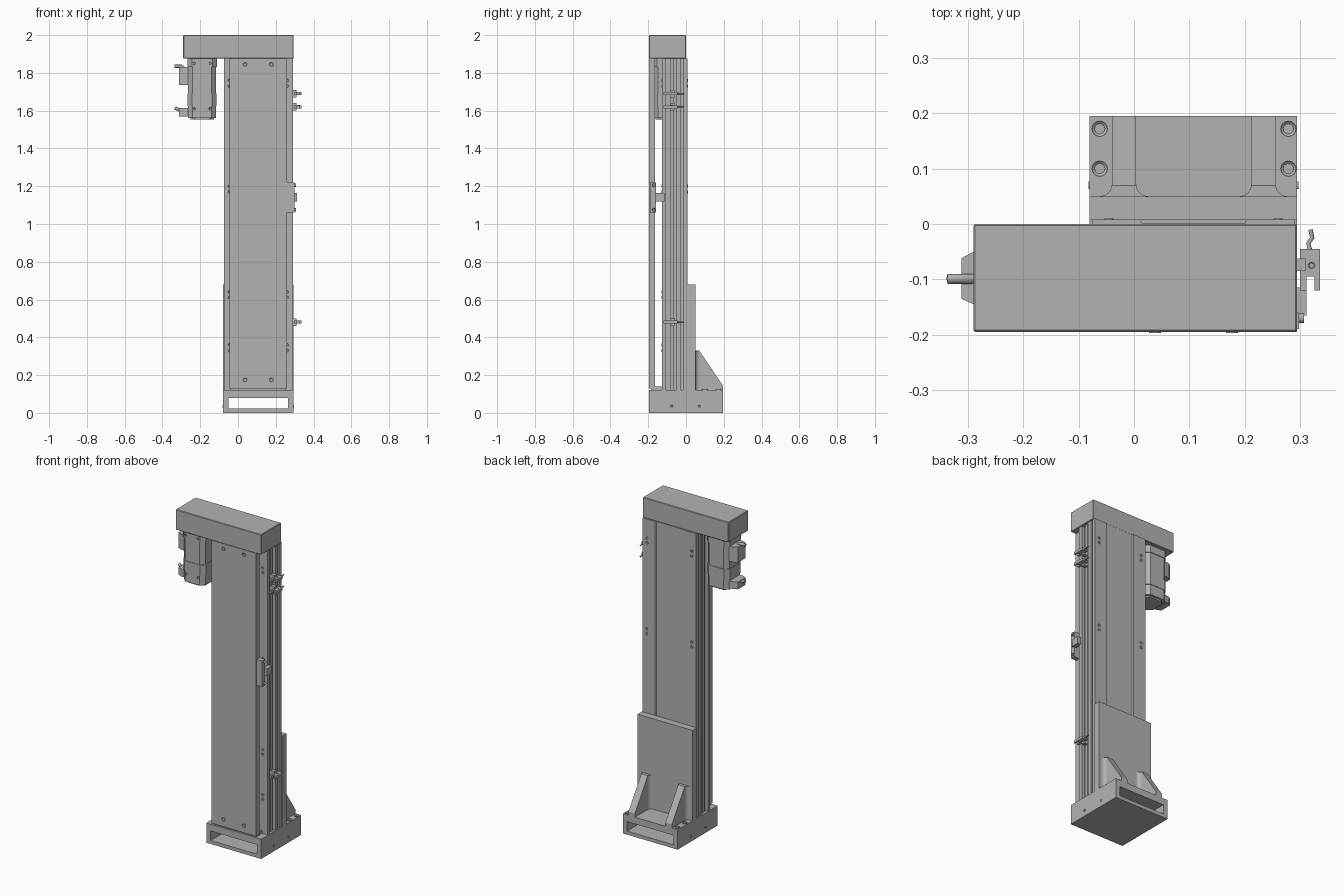
import bpy, bmesh, math
from mathutils import Vector, Matrix

if "Cube" in bpy.data.objects:
    bpy.data.objects.remove(bpy.data.objects["Cube"], do_unlink=True)

grey = bpy.data.materials.new("machine_grey")
grey.use_nodes = True
COLOR = (0.45, 0.45, 0.45, 1)
grey.diffuse_color = COLOR
grey.node_tree.nodes["Principled BSDF"].inputs["Base Color"].default_value = COLOR


def finish(name, bm):
    bmesh.ops.recalc_face_normals(bm, faces=bm.faces)
    mesh = bpy.data.meshes.new(name)
    bm.to_mesh(mesh)
    bm.free()
    mesh.materials.append(grey)
    ob = bpy.data.objects.new(name, mesh)
    bpy.context.collection.objects.link(ob)
    return ob


def prism(name, pts, axis, a, b):
    """Extrude a 2D outline along an axis from a to b."""
    place = {"x": lambda p, t: (t, p[0], p[1]),
             "y": lambda p, t: (p[0], t, p[1]),
             "z": lambda p, t: (p[0], p[1], t)}[axis]
    bm = bmesh.new()
    face = bm.faces.new([bm.verts.new(place(p, a)) for p in pts])
    out = bmesh.ops.extrude_face_region(bm, geom=[face])
    move = Vector(place((0, 0), b - a))
    bmesh.ops.translate(bm, vec=move, verts=[v for v in out["geom"] if isinstance(v, bmesh.types.BMVert)])
    return finish(name, bm)


def box(name, x, y, z):
    return prism(name, [(x[0], y[0]), (x[1], y[0]), (x[1], y[1]), (x[0], y[1])], "z", *z)


def bolt(name, loc, direction, r, h=0.004):
    """Short round head with a sunk socket, facing a direction."""
    bm = bmesh.new()
    rot = Vector(direction).to_track_quat("Z", "Y").to_matrix().to_4x4()
    bmesh.ops.create_cone(bm, cap_ends=True, segments=16, radius1=r, radius2=r, depth=h)
    top = max(bm.faces, key=lambda f: f.calc_center_median().z)
    bmesh.ops.inset_region(bm, faces=[top], thickness=r * 0.4)
    bmesh.ops.translate(bm, vec=(0, 0, -h * 0.8), verts=top.verts)
    bmesh.ops.transform(bm, matrix=Matrix.Translation(loc) @ rot, verts=bm.verts)
    return finish(name, bm)


def tube(name, pts, r):
    curve = bpy.data.curves.new(name, "CURVE")
    curve.dimensions = "3D"
    curve.bevel_depth = r
    curve.bevel_resolution = 2
    curve.use_fill_caps = True
    spline = curve.splines.new("POLY")
    spline.points.add(len(pts) - 1)
    for p, co in zip(spline.points, pts):
        p.co = (*co, 1)
    curve.materials.append(grey)
    ob = bpy.data.objects.new(name, curve)
    bpy.context.collection.objects.link(ob)


def bevel(ob, width):
    mod = ob.modifiers.new("edge", "BEVEL")
    mod.width, mod.segments = width, 1


L, R = -0.08, 0.295      # column sides
MID = (L + R) / 2


def mirror_x(x):
    return 2 * MID - x


# Base block with a slot running front to back
base = box("base", (L, R), (-0.195, 0.195), (0, 0.122))
cutter = box("slot_cutter", (-0.05, 0.265), (-0.3, 0.3), (0.022, 0.08))
mod = base.modifiers.new("slot", "BOOLEAN")
mod.object, mod.solver = cutter, "EXACT"
bpy.context.view_layer.objects.active = base
bpy.ops.object.modifier_apply(modifier="slot")
bpy.data.objects.remove(cutter, do_unlink=True)
for y in (-0.075, 0.07):
    for x, d in ((R, 1), (L, -1)):
        bolt("base_side_screw", (x, y, 0.035), (d, 0, 0), 0.007)
for x in (-0.062, 0.279):
    for y in (0.1, 0.172):
        bolt("base_bolt", (x, y, 0.123), (0, 0, 1), 0.014, 0.006)

# Column extrusion with side grooves and a shallow back channel
side = [(0.29, -0.128), (0.29, -0.105), (0.272, -0.105), (0.272, -0.085), (0.282, -0.085),
        (0.282, -0.065), (0.272, -0.065), (0.272, -0.05), (0.29, -0.05), (0.29, -0.028),
        (0.278, -0.028), (0.278, -0.015), (0.29, -0.015), (0.29, 0.008), (0.205, 0.008), (0.2, 0.002)]
prism("column", side + [(mirror_x(x), y) for x, y in reversed(side)], "z", 0.122, 1.876)

# Front cover plate and its foot
box("front_cover", (-0.045, 0.26), (-0.195, -0.163), (0.13, 1.876))
box("cover_foot", (-0.04, 0.255), (-0.185, -0.12), (0.12, 0.14))
for x in (0.038, 0.177):
    for z in (0.175, 1.845):
        bolt("cover_screw", (x, -0.195, z), (0, -1, 0), 0.011)
for x in (-0.045, 0.26):
    for z in (0.345, 0.625, 1.185, 1.745):
        for dz in (-0.015, 0.015):
            bolt("rail_screw", (x, -0.128, z + dz), (0, -1, 0), 0.008)
            bolt("back_screw", (x, 0.008, z + dz), (0, 1, 0), 0.008)

# Back mounting plate with two gussets and concave fillets
box("mounting_plate", (L, R), (0.008, 0.05), (0.122, 0.68))
for x0, x1 in ((-0.04, 0.004), (0.212, 0.256)):
    prism("gusset", [(0.045, 0.12), (0.195, 0.12), (0.195, 0.145), (0.07, 0.33), (0.045, 0.33)], "x", x0, x1)
    for x, d in ((x0, -1), (x1, 1)):
        r = 0.022
        arc = [(x + d * r * (1 - math.cos(a)), 0.05 + r * (1 - math.sin(a)))
               for a in [i * math.pi / 12 for i in range(7)]]
        prism("gusset_fillet", [(x, 0.05)] + arc, "z", 0.122, 0.328)

# Top housing spanning column and motor
bevel(box("top_housing", (-0.29, R), (-0.195, 0), (1.875, 2.0)), 0.003)


# Motor made of stacked chamfered sections
def chamfered(name, inset, z0, z1):
    cx, cy, h, c = -0.19, -0.099, 0.078 - inset, 0.024
    pts = [(h, h - c), (h - c, h), (c - h, h), (-h, h - c), (-h, c - h), (c - h, -h), (h - c, -h), (h, c - h)]
    prism(name, [(cx + x, cy + y) for x, y in pts], "z", z0, z1)


for name, inset, z0, z1 in (("motor_flange", 0, 1.83, 1.876), ("motor_body", 0.004, 1.69, 1.83),
                            ("motor_brake", 0.001, 1.625, 1.69), ("motor_encoder", 0.004, 1.562, 1.625),
                            ("motor_end", 0.016, 1.553, 1.562)):
    chamfered(name, inset, z0, z1)
for x in (-0.24, -0.14):
    for z in (1.61, 1.85):
        bolt("motor_screw", (x + (0.008 if x < -0.2 else -0.008), -0.177, z), (0, -1, 0), 0.007)

# Motor connectors with cables
for z0, z1 in ((1.735, 1.83), (1.57, 1.615)):
    prism("connector", [(-0.255, -0.15), (-0.29, -0.145), (-0.312, -0.135), (-0.312, -0.062),
                        (-0.29, -0.05), (-0.255, -0.045)], "z", z0, z1)
tube("upper_cable", [(-0.28, -0.099, 1.82), (-0.3, -0.099, 1.835), (-0.337, -0.099, 1.835)], 0.009)
tube("lower_cable", [(-0.28, -0.099, 1.59), (-0.305, -0.099, 1.6), (-0.335, -0.099, 1.615)], 0.009)

# Limit sensors clipped to the side
for z in (1.69, 1.62, 0.48):
    prism("sensor", [(0.3, -0.045), (0.336, -0.045), (0.336, -0.12), (0.326, -0.12), (0.326, -0.095),
                     (0.312, -0.095), (0.312, -0.12), (0.3, -0.12)], "z", z - 0.008, z + 0.008)
    box("sensor_clip", (0.27, 0.31), (-0.085, -0.062), (z - 0.02, z + 0.02))
    bolt("sensor_screw", (0.321, -0.075, z + 0.008), (0, 0, 1), 0.006)
    tube("sensor_wire", [(0.318, -0.047, z), (0.315, -0.035, z), (0.322, -0.025, z), (0.319, -0.01, z)], 0.004)

# Trigger flag on the cover edge
box("flag_plate", (0.25, 0.298), (-0.19, -0.16), (1.06, 1.22))
box("flag_bracket", (0.285, 0.312), (-0.165, -0.115), (1.12, 1.165))
for z in (1.075, 1.205):
    bolt("flag_screw", (0.3, -0.17, z), (1, 0, 0), 0.009, 0.014)
